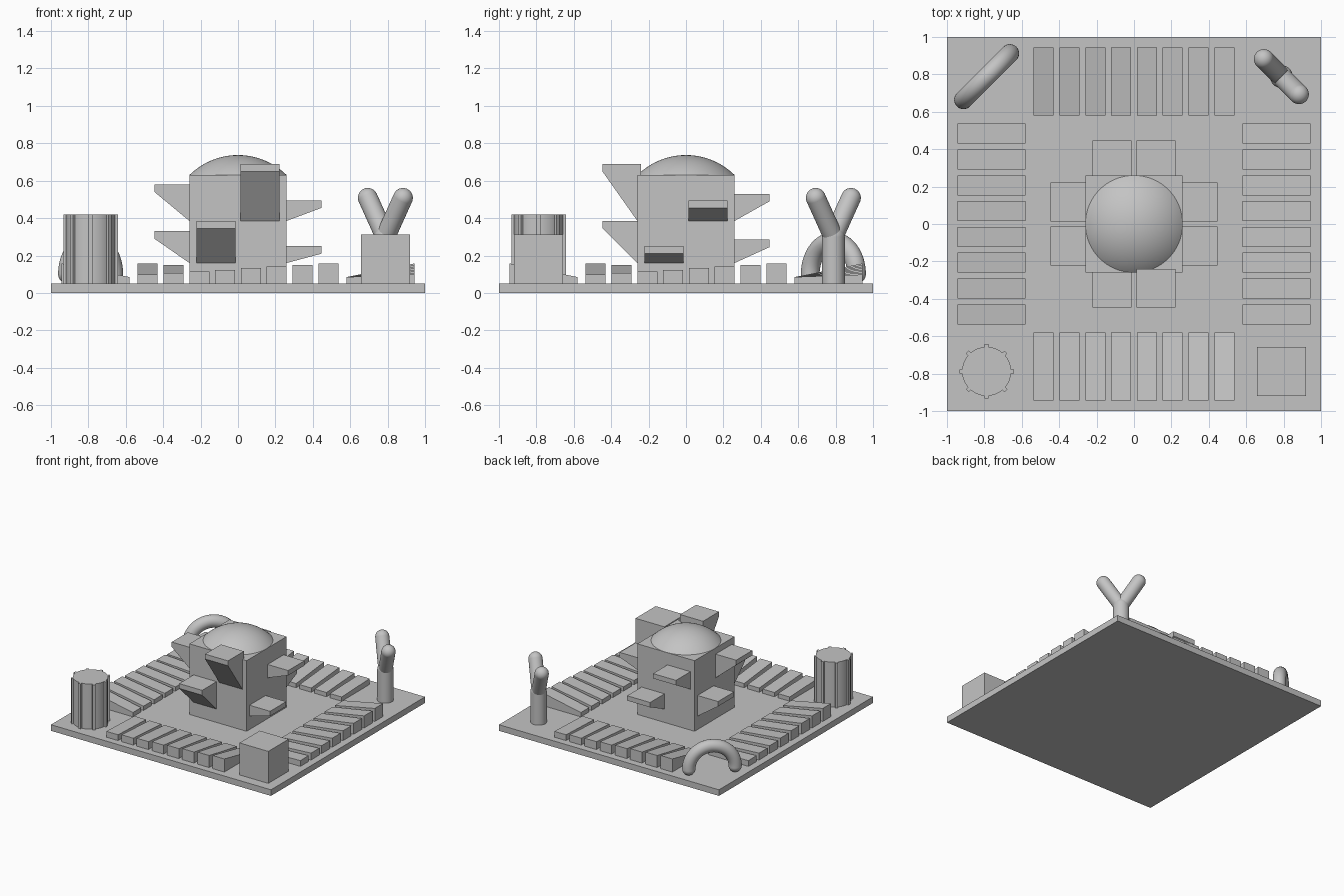
import bpy, bmesh
from math import sin, cos, pi, radians
from mathutils import Matrix, Vector

if "Cube" in bpy.data.objects:
    bpy.data.objects.remove(bpy.data.objects["Cube"])

grey = bpy.data.materials.new("plain_grey")
grey.use_nodes = True
COLOUR = (0.55, 0.55, 0.55, 1)
grey.diffuse_color = COLOUR
grey.node_tree.nodes["Principled BSDF"].inputs["Base Color"].default_value = COLOUR

FLOOR = 0.05     # top of the base plate
CORNER = 0.788   # corner pieces' distance from each axis


def finish(name, bm, smooth=False):
    bmesh.ops.recalc_face_normals(bm, faces=bm.faces)
    mesh = bpy.data.meshes.new(name)
    bm.to_mesh(mesh)
    bm.free()
    mesh.materials.append(grey)
    obj = bpy.data.objects.new(name, mesh)
    bpy.context.collection.objects.link(obj)
    if smooth:
        bpy.ops.object.select_all(action="DESELECT")
        obj.select_set(True)
        bpy.context.view_layer.objects.active = obj
        bpy.ops.object.shade_smooth_by_angle(angle=radians(35))
    return obj


def add_box(bm, size, centre, turn=0):
    m = Matrix.Rotation(turn, 4, "Z") @ Matrix.Translation(centre) @ Matrix.Diagonal((*size, 1))
    bmesh.ops.create_cube(bm, size=1, matrix=m)


def box(name, size, centre):
    bm = bmesh.new()
    add_box(bm, size, centre)
    return finish(name, bm)


def prism(name, profile, x0, x1, turn):
    """Extrude a (y, z) profile from x0 to x1, then turn it about the centre."""
    bm = bmesh.new()
    face = bm.faces.new([bm.verts.new((x0, y, z)) for y, z in profile])
    out = bmesh.ops.extrude_face_region(bm, geom=[face])
    moved = [v for v in out["geom"] if isinstance(v, bmesh.types.BMVert)]
    bmesh.ops.translate(bm, verts=moved, vec=(x1 - x0, 0, 0))
    bmesh.ops.rotate(bm, verts=bm.verts, matrix=Matrix.Rotation(turn, 3, "Z"))
    return finish(name, bm)


def tube(name, points, radius, round_ends):
    """Round bar along a path, with a ball on each end listed in round_ends."""
    bm = bmesh.new()
    sides, rings = 32, []
    points = [Vector(p) for p in points]
    for i, p in enumerate(points):
        along = (points[min(i + 1, len(points) - 1)] - points[max(i - 1, 0)]).normalized()
        side = along.cross((cos(1), sin(1), 0)).normalized()
        other = along.cross(side)
        rings.append([bm.verts.new(p + radius * (cos(a) * side + sin(a) * other))
                      for a in (2 * pi * k / sides for k in range(sides))])
    for a, b in zip(rings, rings[1:]):
        for k in range(sides):
            n = (k + 1) % sides
            bm.faces.new((a[k], a[n], b[n], b[k]))
    for end in round_ends:
        bmesh.ops.create_uvsphere(bm, u_segments=sides, v_segments=16, radius=radius,
                                  matrix=Matrix.Translation(points[end]))
    return finish(name, bm, True)


# Base plate and central block
box("base_plate", (2, 2, FLOOR), (0, 0, FLOOR / 2))
HALF, ROOF = 0.26, 0.63
box("central_block", (2 * HALF, 2 * HALF, ROOF - FLOOR), (0, 0, (ROOF + FLOOR) / 2))

# Shallow dome: the upper cap of a large sphere
RISE = 0.107
R = (HALF ** 2 + RISE ** 2) / (2 * RISE)
bm = bmesh.new()
bmesh.ops.create_uvsphere(bm, u_segments=64, v_segments=96, radius=R,
                          matrix=Matrix.Translation((0, 0, ROOF + RISE - R)))
bmesh.ops.bisect_plane(bm, geom=bm.verts[:] + bm.edges[:] + bm.faces[:],
                       plane_co=(0, 0, ROOF), plane_no=(0, 0, 1), clear_inner=True)
finish("dome", bm, True)

# Per side: name, turn, top of the low bracket, top of the high bracket
SIDES = [("front", 0, 0.385, 0.69), ("left", 1, 0.25, 0.495),
         ("back", 2, 0.285, 0.53), ("right", 3, 0.33, 0.58)]
REACH, LIP = 0.447, 0.04
STEPS, PITCH, WIDTH = 8, 0.138, 0.107
INNER, OUTER = 0.58, 0.943
for side, quarter, low, high in SIDES:
    turn = quarter * pi / 2
    # Wedge brackets on the block
    for label, top, foot, x in (("low", low, 0.16, -0.222), ("high", high, 0.385, 0.013)):
        prism(f"{side}_{label}_bracket",
              [(-REACH, top), (-REACH, top - LIP), (-HALF, foot), (-0.24, foot), (-0.24, top)],
              x, x + 0.209, turn)
    # Row of sloping slabs, growing taller along the side
    for i in range(STEPS):
        x = (i - (STEPS - 1) / 2) * PITCH
        prism(f"{side}_slab_{i + 1}",
              [(-INNER, FLOOR), (-OUTER, FLOOR), (-OUTER, 0.098 + 0.0085 * i), (-INNER, 0.085)],
              x - WIDTH / 2, x + WIDTH / 2, turn)

# Corner cube
box("corner_cube", (0.262, 0.262, 0.263), (CORNER, -CORNER, FLOOR + 0.1315))

# Ribbed pillar
TALL = 0.37
bm = bmesh.new()
bmesh.ops.create_cone(bm, cap_ends=True, segments=64, radius1=0.131, radius2=0.131, depth=TALL)
for i in range(8):
    add_box(bm, (0.04, 0.022, TALL), (0.126, 0, 0), i * pi / 4)
bmesh.ops.translate(bm, verts=bm.verts, vec=(-CORNER, -CORNER, FLOOR + TALL / 2))
finish("ribbed_pillar", bm, True)

# Arch with rounded feet, set on the diagonal
ARCH, BAR = 0.175, 0.05
d = ARCH * cos(pi / 4)
tube("arch", [(-CORNER + d * cos(a), CORNER + d * cos(a), FLOOR + BAR + ARCH * sin(a))
              for a in (pi * k / 40 for k in range(41))], BAR, (0, -1))

# Forked post
FORK = 0.3
tube("post_stem", [(CORNER, CORNER, FLOOR), (CORNER, CORNER, FORK)], 0.061, (-1,))
for name, s in (("post_left_branch", 1), ("post_right_branch", -1)):
    tube(name, [(CORNER, CORNER, FORK), (CORNER + s * 0.094, CORNER - s * 0.094, 0.508)],
         0.053, (0, -1))
